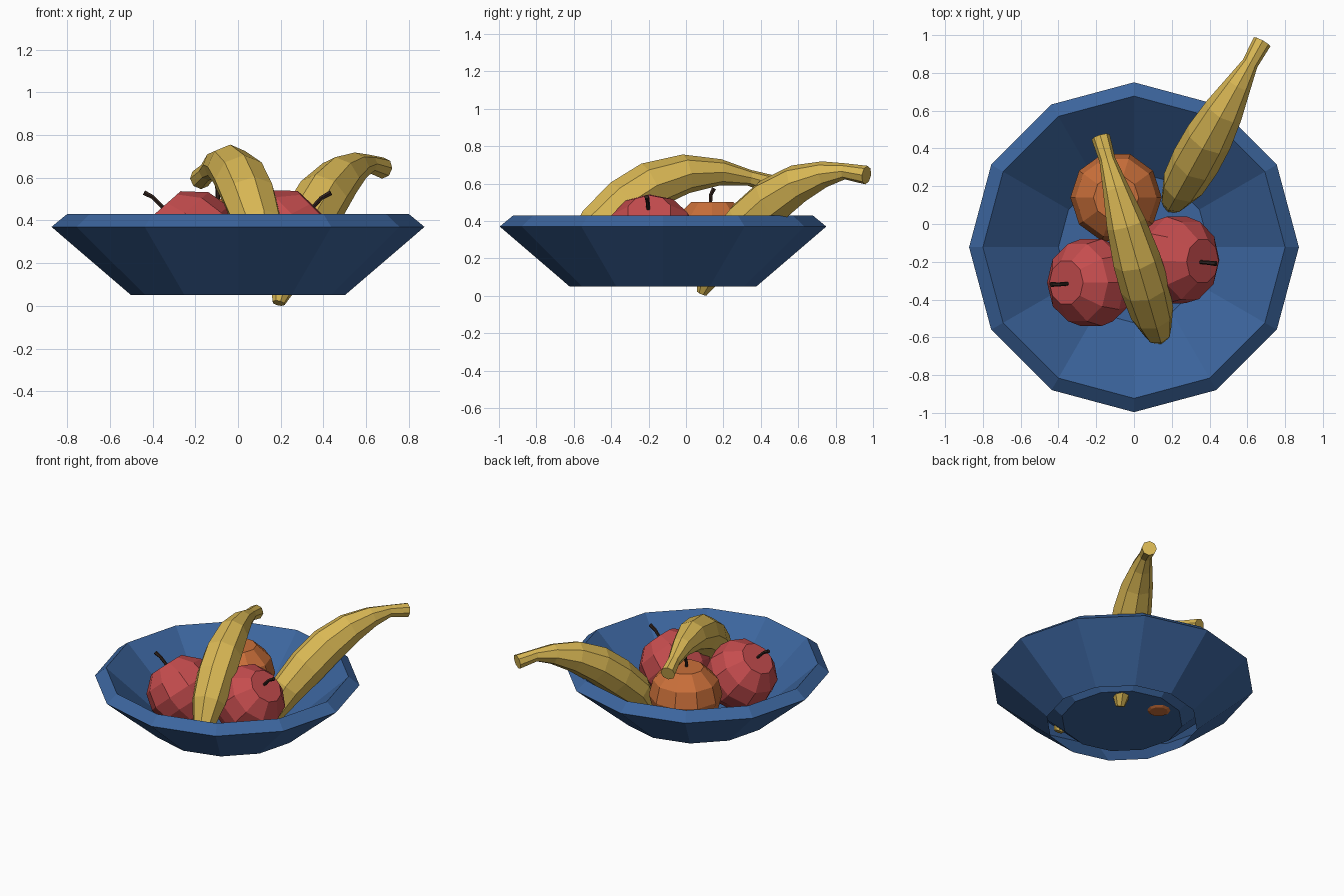
import bpy, bmesh, math
from mathutils import Vector

if "Cube" in bpy.data.objects:
    bpy.data.objects.remove(bpy.data.objects["Cube"])


def material(name, rgb):
    m = bpy.data.materials.new(name)
    m.diffuse_color = (*rgb, 1)
    m.use_nodes = True
    m.node_tree.nodes["Principled BSDF"].inputs["Base Color"].default_value = m.diffuse_color
    return m


BLUE = material("bowl blue", (0.045, 0.13, 0.34))
RED = material("apple red", (0.56, 0.073, 0.076))
ORANGE = material("fruit orange", (0.59, 0.16, 0.042))
YELLOW = material("banana yellow", (0.70, 0.48, 0.09))
BROWN = material("stem brown", (0.03, 0.016, 0.012))


def build(name, rings, mat, start_cap=True, end_cap=True):
    """Bridge equal-sized rings of points into a flat shaded skin."""
    bm = bmesh.new()
    loops = [[bm.verts.new(p) for p in ring] for ring in rings]
    n = len(loops[0])
    for a, b in zip(loops, loops[1:]):
        for i in range(n):
            j = (i + 1) % n
            bm.faces.new((a[i], a[j], b[j], b[i]))
    if start_cap:
        bm.faces.new(loops[0][::-1])
    if end_cap:
        bm.faces.new(loops[-1])
    bmesh.ops.recalc_face_normals(bm, faces=bm.faces)
    me = bpy.data.meshes.new(name)
    bm.to_mesh(me)
    bm.free()
    me.materials.append(mat)
    ob = bpy.data.objects.new(name, me)
    bpy.context.collection.objects.link(ob)
    return ob


def lathe(profile, centre, axis, sides):
    """Rings of (radius, height) turned about an axis through centre."""
    q = Vector((0, 0, 1)).rotation_difference(Vector(axis).normalized())
    c = Vector(centre)
    return [[c + q @ Vector((r * math.cos(t), r * math.sin(t), h))
             for t in (2 * math.pi * i / sides for i in range(sides))]
            for r, h in profile]


def sweep(points, radii, sides):
    """Rings along a path lying in a vertical plane."""
    pts = [Vector(p) for p in points]
    d = pts[-1] - pts[0]
    side = Vector((d.y, -d.x, 0)).normalized()
    rings = []
    for k, (p, r) in enumerate(zip(pts, radii)):
        t = (pts[min(k + 1, len(pts) - 1)] - pts[max(k - 1, 0)]).normalized()
        up = side.cross(t)
        rings.append([p + r * (math.cos(a) * side + math.sin(a) * up)
                      for a in (2 * math.pi * i / sides for i in range(sides))])
    return rings


# Bowl: twelve-sided double wall, open ring underneath between wall and floor
build("bowl", lathe([(0.50, 0.05), (0.873, 0.37), (0.80, 0.43), (0.40, 0.065)],
                    (0, -0.123, 0), (0, 0, 1), 12), BLUE, start_cap=False)

# Round fruits with their bent stems
FRUIT = [(0.06, -0.235), (0.15, -0.18), (0.215, -0.09), (0.242, 0.01),
         (0.215, 0.12), (0.12, 0.21)]
fruits = [
    ("left_apple", RED, (-0.22, -0.31, 0.30), (-0.66, 0, 0.75),
     [(-0.34, -0.315, 0.45), (-0.40, -0.32, 0.51), (-0.44, -0.32, 0.53)]),
    ("right_apple", RED, (0.215, -0.19, 0.305), (0.70, -0.03, 0.70),
     [(0.335, -0.20, 0.445), (0.39, -0.205, 0.505), (0.435, -0.21, 0.53)]),
    ("orange_fruit", ORANGE, (-0.095, 0.14, 0.29), (0, 0, 1),
     [(-0.095, 0.13, 0.48), (-0.095, 0.133, 0.54), (-0.095, 0.15, 0.575)]),
]
for name, mat, centre, axis, stem in fruits:
    build(name, lathe(FRUIT, centre, axis, 10), mat)
    build(name + "_stem", sweep(stem, (0.010, 0.011, 0.013), 6), BROWN)

# Bananas: (y, z) paths, x follows y in a straight line in plan
RADII = (0.03, 0.075, 0.115, 0.13, 0.127, 0.105, 0.07, 0.043, 0.05)
bananas = [
    ("side_banana", 0.19, 0.085, 0.555,
     [(0.085, 0.013), (0.13, 0.12), (0.21, 0.26), (0.33, 0.39), (0.46, 0.51),
      (0.60, 0.60), (0.74, 0.65), (0.85, 0.665), (0.965, 0.645)]),
    ("top_banana", 0.14, -0.62, -0.293,
     [(-0.61, 0.15), (-0.57, 0.25), (-0.475, 0.37), (-0.33, 0.50),
      (-0.19, 0.59), (0.0, 0.652), (0.185, 0.66), (0.34, 0.63), (0.46, 0.595)]),
]
for name, x0, y0, slope, path in bananas:
    build(name, sweep([(x0 + slope * (y - y0), y, z) for y, z in path], RADII, 8),
          YELLOW)
